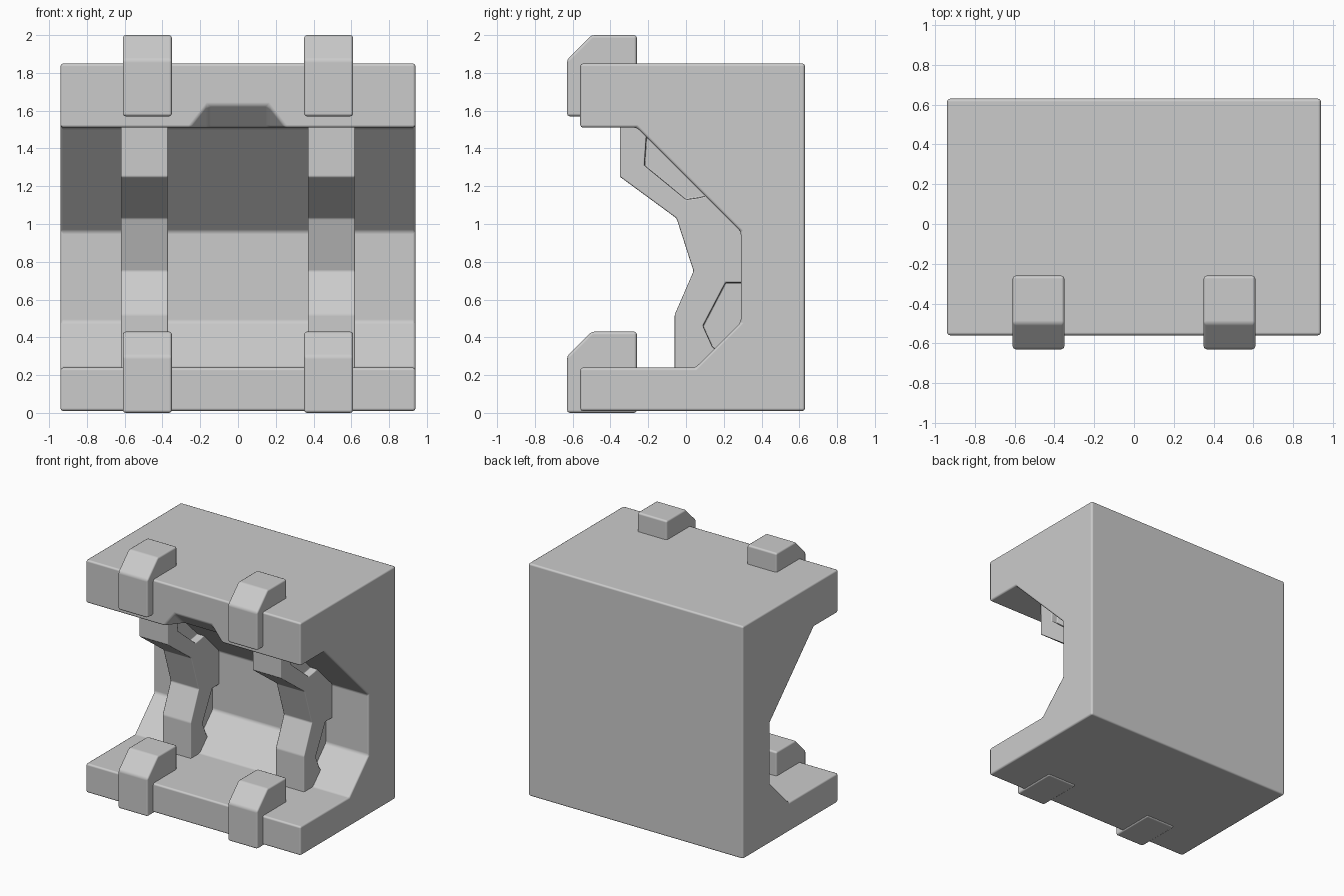
import bpy
import bmesh

if "Cube" in bpy.data.objects:
    bpy.data.objects.remove(bpy.data.objects["Cube"], do_unlink=True)

gray = bpy.data.materials.new("light_gray")
gray.use_nodes = True
COLOR = (0.6, 0.6, 0.6, 1)
gray.diffuse_color = COLOR
gray.node_tree.nodes["Principled BSDF"].inputs["Base Color"].default_value = COLOR


def add_object(name, bm):
    bmesh.ops.recalc_face_normals(bm, faces=bm.faces)
    mesh = bpy.data.meshes.new(name)
    bm.to_mesh(mesh)
    bm.free()
    mesh.shade_smooth()
    mesh.materials.append(gray)
    obj = bpy.data.objects.new(name, mesh)
    bpy.context.collection.objects.link(obj)
    return obj


def extrude_profile(name, profile, x0, x1):
    """Extrude a (y, z) outline along x."""
    bm = bmesh.new()
    face = bm.faces.new([bm.verts.new((x0, y, z)) for y, z in profile])
    out = bmesh.ops.extrude_face_region(bm, geom=[face])
    for v in out["geom"]:
        if isinstance(v, bmesh.types.BMVert):
            v.co.x = x1
    return add_object(name, bm)


def cut(obj, cutter):
    mod = obj.modifiers.new("cut", "BOOLEAN")
    mod.operation = "DIFFERENCE"
    mod.solver = "EXACT"
    mod.object = cutter
    cutter.hide_render = True
    cutter.hide_set(True)


def soften(obj, width):
    mod = obj.modifiers.new("soft_edges", "BEVEL")
    mod.width = width
    mod.segments = 2
    mod.limit_method = "ANGLE"
    mod.angle_limit = 0.4
    mod.harden_normals = True


# Main block with a faceted hollow in the front
body = extrude_profile("body", [
    (-0.56, 0.01), (0.63, 0.01), (0.63, 1.85), (-0.56, 1.85), (-0.56, 1.51),
    (-0.26, 1.51), (0.29, 0.96), (0.29, 0.48), (0.05, 0.24), (-0.56, 0.24)],
    -0.94, 0.94)

# Sloped notch under the upper lip
bm = bmesh.new()
for side in (-1, 1):
    for x, y, z in ((0.16, -0.57, 1.64), (0.27, -0.57, 1.5), (0.16, -0.43, 1.5)):
        bm.verts.new((side * x, y, z))
bmesh.ops.convex_hull(bm, input=bm.verts)
cut(body, add_object("notch_cutter", bm))
soften(body, 0.015)

# Outlines shared by both sides
clamp_outline = [(-0.63, 0), (-0.26, 0), (-0.26, 0.43), (-0.5, 0.43), (-0.63, 0.3)]
rib_outline = [
    (-0.35, 1.52), (-0.35, 1.25), (-0.05, 1.03), (0.04, 0.75), (-0.06, 0.52),
    (-0.06, 0.22), (0.1, 0.22), (0.34, 0.46), (0.34, 0.98), (-0.2, 1.52)]
upper_recess = [(-0.21, 1.46), (-0.22, 1.31), (0.0, 1.13), (0.07, 1.14), (0.3, 1.2)]
lower_recess = [(0.21, 0.69), (0.09, 0.46), (0.14, 0.35), (0.3, 0.2), (0.45, 0.69)]

for side, label in ((-1, "right"), (1, "left")):
    # Clamps over the front edges of both lips
    for level, lift in (("lower", 0), ("upper", 1.57)):
        outline = [(y, z + lift) for y, z in clamp_outline]
        clamp = extrude_profile(f"{level}_{label}_clamp", outline,
                                side * 0.48 - 0.13, side * 0.48 + 0.13)
        soften(clamp, 0.015)

    # Bent rib inside the hollow, recessed on both faces
    center = side * 0.495
    rib = extrude_profile(f"{label}_rib", rib_outline, center - 0.125, center + 0.125)
    for level, outline in (("upper", upper_recess), ("lower", lower_recess)):
        for face in (-1, 1):
            cutter = extrude_profile(f"{level}_{label}_recess_cutter", outline,
                                     center + face * 0.07, center + face * 0.2)
            cut(rib, cutter)
    soften(rib, 0.008)
